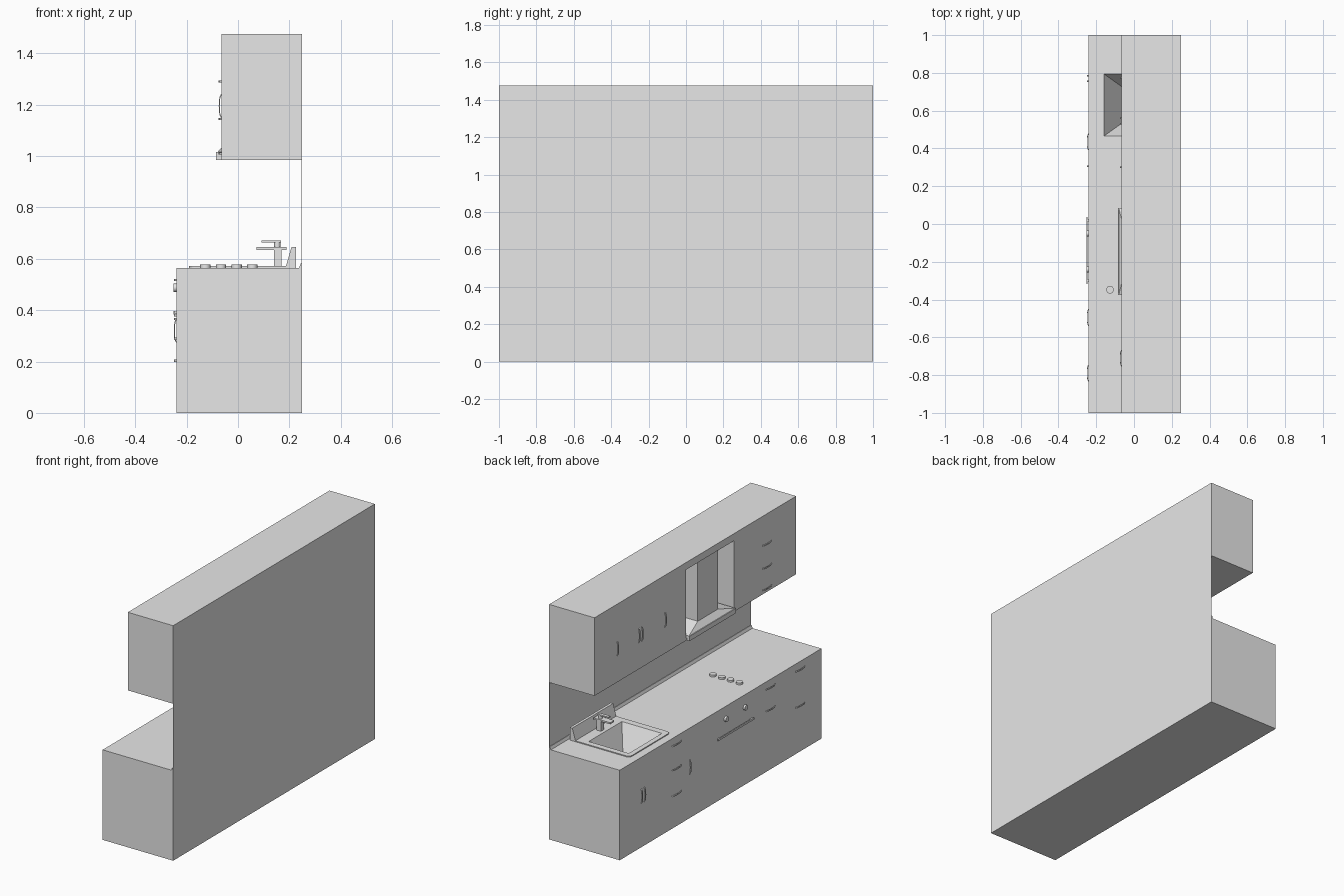
import bpy, bmesh
from math import sin, cos, pi

cube = bpy.data.objects.get("Cube")
if cube:
    bpy.data.objects.remove(cube, do_unlink=True)

grey = bpy.data.materials.new("light_grey")
grey.use_nodes = True
grey.diffuse_color = (0.8, 0.8, 0.8, 1)
grey.node_tree.nodes["Principled BSDF"].inputs["Base Color"].default_value = (0.8, 0.8, 0.8, 1)


def finish(name, bm, smooth=False):
    bmesh.ops.recalc_face_normals(bm, faces=bm.faces[:])
    me = bpy.data.meshes.new(name)
    bm.to_mesh(me)
    bm.free()
    me.materials.append(grey)
    ob = bpy.data.objects.new(name, me)
    bpy.context.collection.objects.link(ob)
    if smooth:
        activate(ob)
        bpy.ops.object.shade_smooth_by_angle()
    return ob


def activate(ob):
    bpy.ops.object.select_all(action='DESELECT')
    ob.select_set(True)
    bpy.context.view_layer.objects.active = ob


def frustum(name, low, high, z0, z1):
    """Solid between two rectangles (x0, x1, y0, y1)."""
    bm = bmesh.new()
    rings = []
    for (x0, x1, y0, y1), z in ((low, z0), (high, z1)):
        rings.append([bm.verts.new(p) for p in
                      ((x0, y0, z), (x1, y0, z), (x1, y1, z), (x0, y1, z))])
    a, b = rings
    bm.faces.new(a)
    bm.faces.new(b)
    for i in range(4):
        j = (i + 1) % 4
        bm.faces.new((a[i], a[j], b[j], b[i]))
    return finish(name, bm)


def box(name, x0, x1, y0, y1, z0, z1):
    return frustum(name, (x0, x1, y0, y1), (x0, x1, y0, y1), z0, z1)


def prism(name, profile, y0, y1, smooth=False):
    """Extrude an x-z profile along y."""
    bm = bmesh.new()
    face = bm.faces.new([bm.verts.new((x, y0, z)) for x, z in profile])
    out = bmesh.ops.extrude_face_region(bm, geom=[face])
    verts = [v for v in out["geom"] if isinstance(v, bmesh.types.BMVert)]
    bmesh.ops.translate(bm, verts=verts, vec=(0, y1 - y0, 0))
    return finish(name, bm, smooth)


def cylinder(name, centre, r, depth, axis='Z'):
    bm = bmesh.new()
    bmesh.ops.create_cone(bm, cap_ends=True, segments=24, radius1=r, radius2=r, depth=depth)
    ob = finish(name, bm, True)
    ob.location = centre
    if axis == 'X':
        ob.rotation_euler.y = pi / 2
    return ob


def cut(target, cutter):
    mod = target.modifiers.new("cut", 'BOOLEAN')
    mod.object = cutter
    mod.solver = 'EXACT'
    activate(target)
    bpy.ops.object.modifier_apply(modifier=mod.name)


def handle(name, x, y, z, upright):
    """Bowed pull, standing or lying on a front panel."""
    n, half = 10, 0.046
    arc = [pi * i / n for i in range(n + 1)]
    outer = [(-0.010 * sin(t), half * cos(t)) for t in arc]
    inner = [(-0.006 * sin(t), (half - 0.006) * cos(t)) for t in reversed(arc)]
    ob = prism(name, outer + inner, -0.004, 0.004, True)
    ob.location = (x, y, z)
    if not upright:
        ob.rotation_euler.x = pi / 2
    return ob


BACK, BASE, UPPER, TOP = 0.25, -0.24, -0.065, 0.565

# Cabinets, wall and upstand
base = box("base_cabinet", BASE, BACK, -1, 1, 0, TOP)
upper = box("wall_cabinet", UPPER, BACK, -1, 1, 0.985, 1.475)
box("back_wall", BACK - 0.002, BACK, -1, 1, TOP, 0.985)
prism("upstand", [(0.238, TOP), (BACK, TOP), (BACK, 0.583), (0.245, 0.583)], -1, 1)

# Sink deck with rounded corners, and the tapered basin cut into the counter
deck = box("sink_deck", -0.19, 0.225, 0.425, 0.83, TOP - 0.003, TOP + 0.006)
bm = bmesh.new()
bm.from_mesh(deck.data)
upright = [e for e in bm.edges if abs(e.verts[0].co.z - e.verts[1].co.z) > 0.001]
bmesh.ops.bevel(bm, geom=upright, offset=0.025, segments=5, profile=0.5, affect='EDGES')
bm.to_mesh(deck.data)
bm.free()
basin = frustum("basin_cutter", (-0.055, 0.06, 0.54, 0.72),
                (-0.16, 0.12, 0.465, 0.795), 0.42, TOP + 0.008)
basin.hide_render = True
cut(base, basin)
cut(deck, basin)
bpy.data.objects.remove(basin, do_unlink=True)
prism("sink_splashback", [(0.185, TOP), (0.225, TOP), (0.225, 0.645), (0.208, 0.645)], 0.425, 0.83)

# Tap
box("tap_body", 0.14, 0.17, 0.613, 0.643, TOP, 0.635)
box("tap_spout", 0.073, 0.188, 0.608, 0.648, 0.635, 0.645)
cylinder("tap_neck", (0.153, 0.628, 0.654), 0.012, 0.022)
box("tap_lever", 0.092, 0.168, 0.618, 0.638, 0.663, 0.671)

# Hob controls
for i in range(4):
    cylinder("hob_knob", (-0.127 + 0.061 * i, -0.348, TOP + 0.005), 0.02, 0.014)

# Niche in the wall cabinet holding the extractor hood
niche = box("niche_cutter", -0.2, 0.24, -0.385, 0.095, 0.9, 1.43)
niche.hide_render = True
cut(upper, niche)
bpy.data.objects.remove(niche, do_unlink=True)
box("hood_rim", -0.085, 0.24, -0.375, 0.085, 0.985, 1.015)
box("niche_floor", UPPER, 0.24, -0.385, 0.095, 0.985, 1.0)
frustum("hood_canopy", (-0.08, 0.24, -0.375, 0.085), (-0.05, 0.24, -0.245, -0.045), 1.015, 1.05)
box("hood_chimney", -0.05, 0.24, -0.245, -0.045, 1.05, 1.43)

# Door handles
for y in (0.775, 0.56, 0.53, 0.30):
    handle("wall_door_handle", UPPER, y, 1.195, True)
for y in (0.785, 0.755, 0.305):
    handle("base_door_handle", BASE, y, 0.32, True)

# Drawer handles
for z in (1.29, 1.145, 1.01):
    handle("wall_drawer_handle", UPPER, -0.71, z, False)
for y, heights in ((0.435, (0.517, 0.365, 0.203)), (-0.495, (0.517, 0.38)), (-0.79, (0.517, 0.29))):
    for z in heights:
        handle("base_drawer_handle", BASE, y, z, False)

# Oven knobs and bar
for y in (-0.05, -0.24):
    cylinder("oven_knob", (BASE - 0.005, y, 0.487), 0.016, 0.014, 'X')
box("oven_bar", -0.252, -0.246, -0.317, 0.037, 0.384, 0.396)
for y in (-0.30, 0.02):
    box("oven_bar_post", -0.248, BASE, y - 0.006, y + 0.006, 0.386, 0.394)
